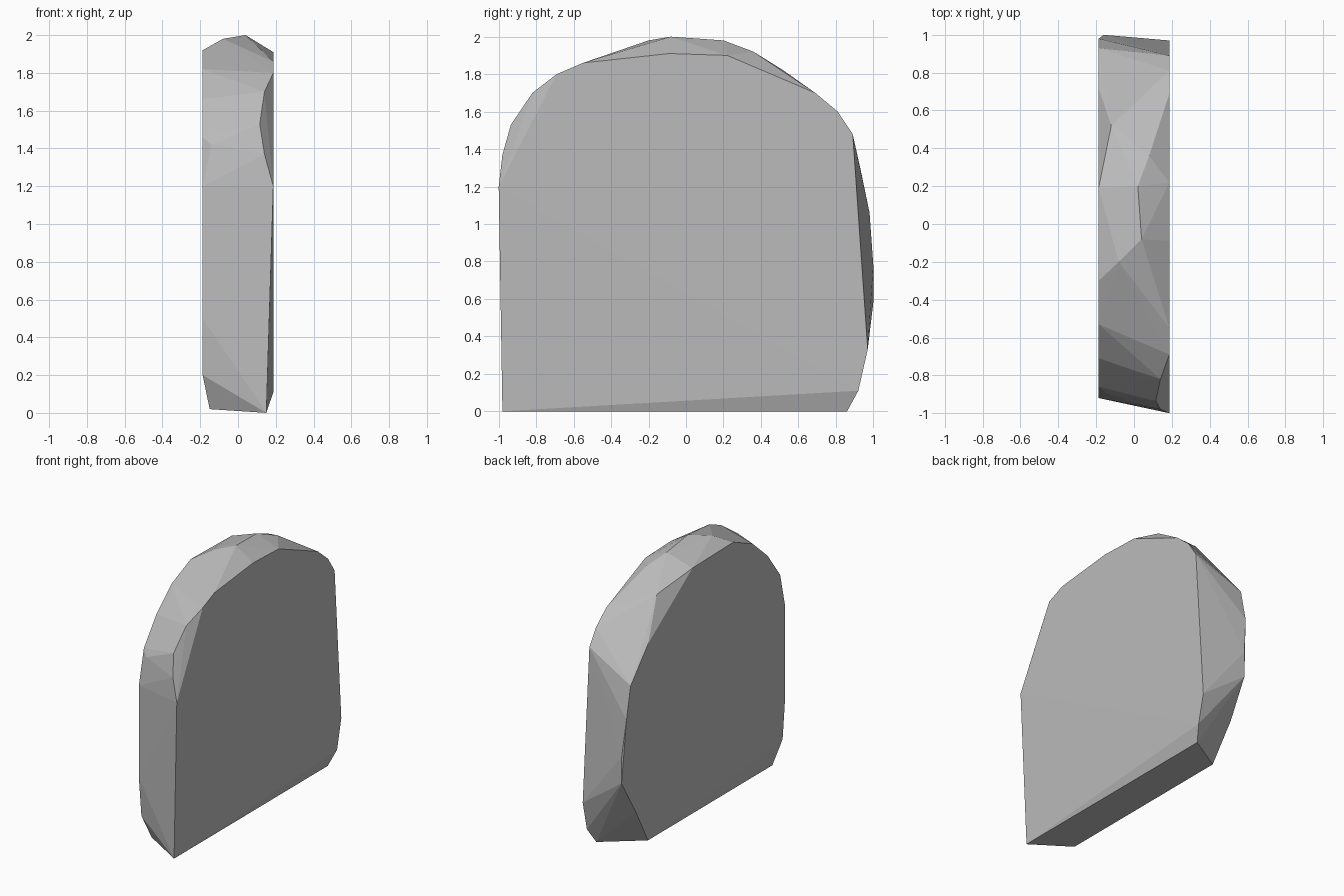
import bpy
import bmesh

HALF = .187  # half thickness of the slab


def remove_default_cube():
    cube = bpy.data.objects.get("Cube")
    if cube:
        bpy.data.objects.remove(cube, do_unlink=True)


def make_material(name, rgb):
    material = bpy.data.materials.new(name)
    material.use_nodes = True
    colour = (*rgb, 1)
    material.diffuse_color = colour
    shader = next(n for n in material.node_tree.nodes if n.type == "BSDF_PRINCIPLED")
    shader.inputs["Base Color"].default_value = colour
    return material


def make_stone(name, points, material):
    """Chisel a faceted solid around the given corner points."""
    bm = bmesh.new()
    for point in points:
        bm.verts.new(point)
    result = bmesh.ops.convex_hull(bm, input=bm.verts)
    loose = {g for key in ("geom_interior", "geom_unused")
             for g in result[key] if isinstance(g, bmesh.types.BMVert)}
    bmesh.ops.delete(bm, geom=list(loose), context="VERTS")
    bmesh.ops.recalc_face_normals(bm, faces=bm.faces)
    mesh = bpy.data.meshes.new(name)
    bm.to_mesh(mesh)
    bm.free()
    mesh.materials.append(material)
    stone = bpy.data.objects.new(name, mesh)
    bpy.context.collection.objects.link(stone)
    return stone


remove_default_cube()
grey = make_material("stone grey", (.5, .5, .5))

# Outline of the left broad face, as y and z
left_outline = [
    (-1, 1.2), (-.69, 1.8), (-.55, 1.86), (-.09, 1.91), (.22, 1.9),
    (.69, 1.7), (.81, 1.6), (.89, 1.48), (.97, .33), (.92, .11),
]

# Outline of the right broad face, as y and z
right_outline = [
    (-.92, .5), (-.92, 1.2), (-.86, 1.46), (-.71, 1.66), (-.53, 1.82),
    (-.3, 1.92), (.19, 1.91), (.72, 1.54), (.93, 1.3), (.98, 1.06),
    (-.89, .2),
]

# Corners of the worn rim between the two faces
rim = [
    (.14, -.98, 1.37), (.115, -.935, 1.53), (.14, -.82, 1.7),
    (-.14, -.9, 1.42), (-.08, -.2, 1.98), (.04, -.08, 2),
    (.02, .2, 1.98), (.08, .36, 1.92), (-.12, .52, 1.82),
    (-.16, 1, .78), (-.16, 1, .58), (-.17, .84, .3),
]

# Corners of the flat base
base = [(.15, -.98, 0), (.15, .86, 0), (-.15, .67, .02), (-.15, -.82, .02)]

corners = [(HALF, y, z) for y, z in left_outline]
corners += [(-HALF, y, z) for y, z in right_outline]
corners += rim + base
make_stone("stone_slab", corners, grey)
